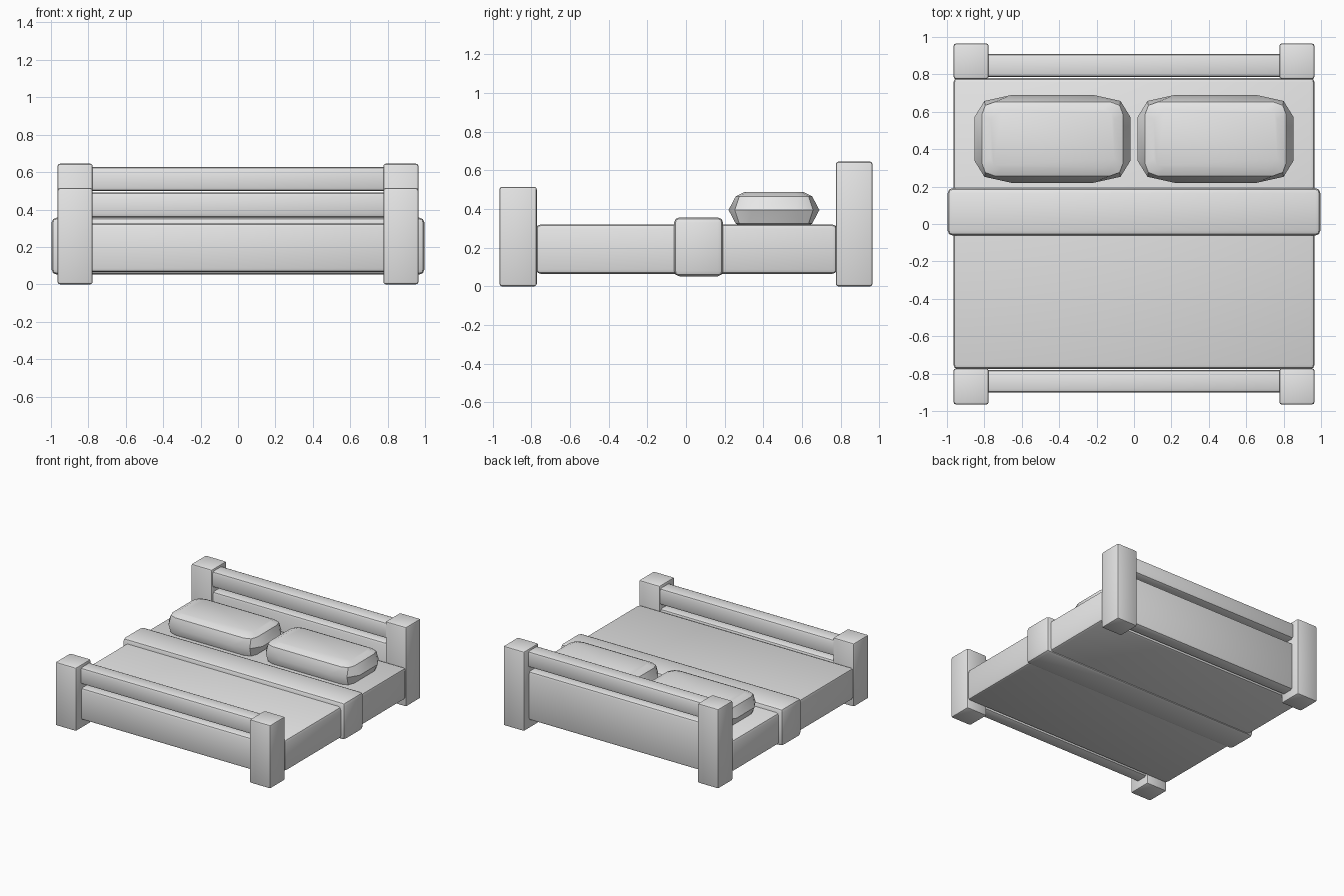
import bpy
import bmesh
import math

cube = bpy.data.objects.get("Cube")
if cube:
    bpy.data.objects.remove(cube, do_unlink=True)

GREY = (0.8, 0.8, 0.8, 1.0)
grey = bpy.data.materials.new("plain grey")
grey.use_nodes = True
grey.diffuse_color = GREY
grey.node_tree.nodes["Principled BSDF"].inputs["Base Color"].default_value = GREY


def finish(name, bm, angle):
    bmesh.ops.recalc_face_normals(bm, faces=bm.faces[:])
    mesh = bpy.data.meshes.new(name)
    bm.to_mesh(mesh)
    bm.free()
    mesh.materials.append(grey)
    obj = bpy.data.objects.new(name, mesh)
    bpy.context.collection.objects.link(obj)
    bpy.ops.object.select_all(action='DESELECT')
    obj.select_set(True)
    bpy.context.view_layer.objects.active = obj
    bpy.ops.object.shade_smooth_by_angle(angle=math.radians(angle))
    return obj


def soft_box(name, xs, ys, zs, bevel):
    """Box between the given limits with rounded edges."""
    bm = bmesh.new()
    bmesh.ops.create_cube(bm, size=1)
    for v in bm.verts:
        v.co = [lo + (c + 0.5) * (hi - lo) for c, (lo, hi) in zip(v.co, (xs, ys, zs))]
    bmesh.ops.bevel(bm, geom=bm.edges[:], offset=bevel, segments=2,
                    profile=0.5, affect='EDGES')
    return finish(name, bm, 40)


def outline(hx, hy, cut_x, cut_y):
    """Rectangle with each corner cut by two facets."""
    corner = [(hx, hy - cut_y), (hx - cut_x * 0.27, hy - cut_y * 0.27), (hx - cut_x, hy)]
    pts = []
    for sx, sy in ((1, 1), (-1, 1), (-1, -1), (1, -1)):
        quarter = corner if sx * sy > 0 else corner[::-1]
        pts += [(sx * x, sy * y) for x, y in quarter]
    return pts


def pillow(name, cx, cy, cz):
    """Puffy cushion lofted through cut-corner rings."""
    # half width, half depth, corner cuts, height from the middle
    half = [(0.418, 0.235, 0.2, 0.12, 0),
            (0.378, 0.198, 0.07, 0.07, 0.07),
            (0.33, 0.155, 0.06, 0.05, 0.092)]
    rings = [(a, b, c, d, -h) for a, b, c, d, h in half[:0:-1]] + half
    bm = bmesh.new()
    loops = [[bm.verts.new((cx + x, cy + y, cz + h)) for x, y in outline(a, b, c, d)]
             for a, b, c, d, h in rings]
    for low, high in zip(loops, loops[1:]):
        for i in range(len(low)):
            j = (i + 1) % len(low)
            bm.faces.new((low[i], low[j], high[j], high[i]))
    bm.faces.new(loops[0][::-1])
    bm.faces.new(loops[-1])
    return finish(name, bm, 30)


# Mattress and the blanket band wrapped around it
soft_box("mattress", (-0.965, 0.965), (-0.775, 0.78), (0.065, 0.32), 0.022)
soft_box("blanket_band", (-0.997, 0.997), (-0.062, 0.192), (0.052, 0.357), 0.028)

# Corner posts
for side, s in (("left", 1), ("right", -1)):
    xs = sorted((s * 0.777, s * 0.965))
    soft_box(f"front_post_{side}", xs, (-0.965, -0.772), (0, 0.515), 0.013)
    soft_box(f"back_post_{side}", xs, (0.775, 0.965), (0, 0.645), 0.013)

# Cross rails, each with a solid board below it
span = (-0.8, 0.8)
soft_box("foot_rail", span, (-0.902, -0.78), (0.358, 0.492), 0.02)
soft_box("foot_board", span, (-0.895, -0.785), (0.066, 0.325), 0.02)
soft_box("head_rail", span, (0.785, 0.91), (0.498, 0.628), 0.02)
soft_box("head_board", span, (0.79, 0.9), (0.066, 0.462), 0.02)

# Pillows
for side, s in (("left", 1), ("right", -1)):
    pillow(f"pillow_{side}", s * 0.436, 0.455, 0.395)
